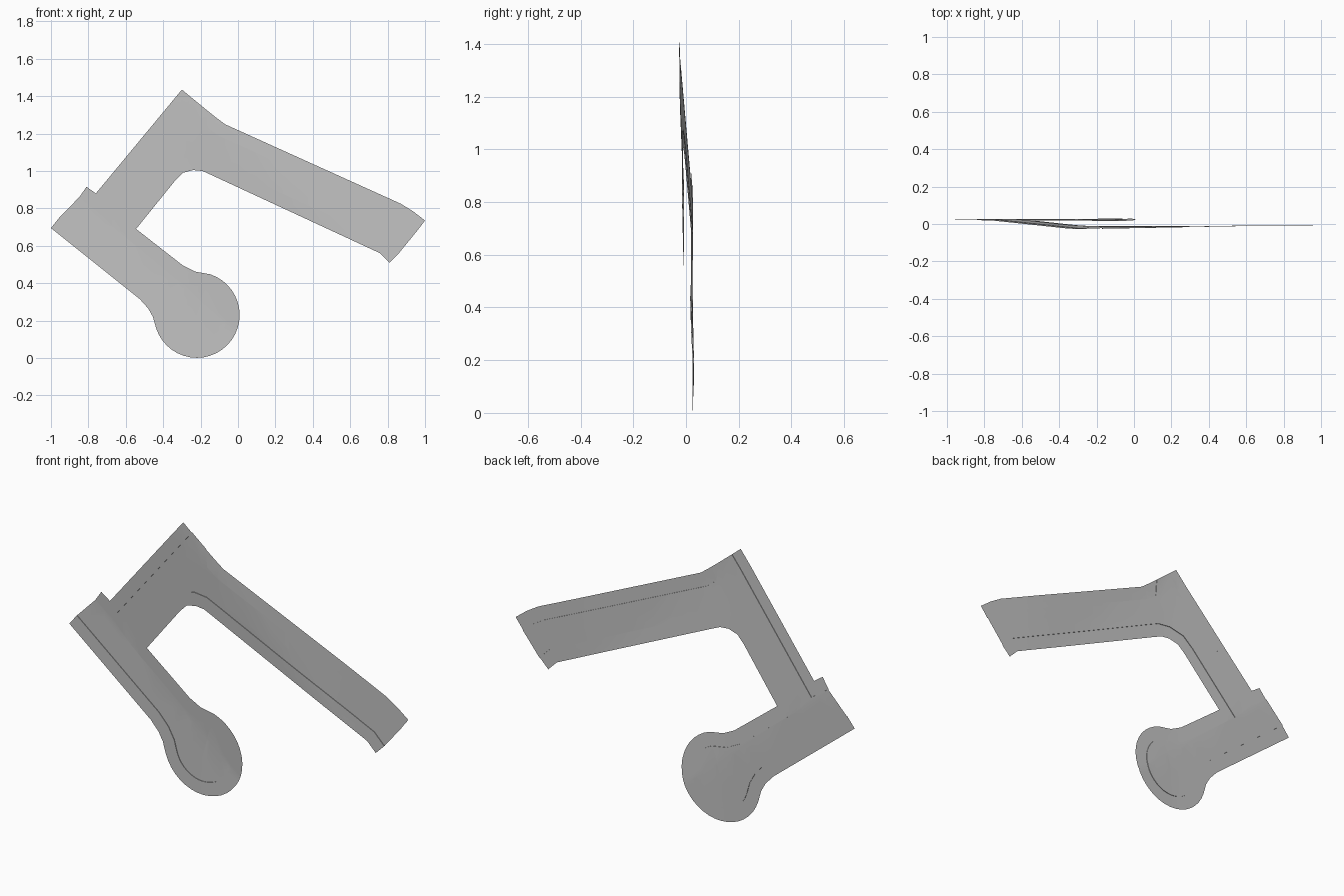
import bpy, bmesh
from math import sin, cos, radians
from mathutils import Vector

cube = bpy.data.objects.get("Cube")
if cube:
    bpy.data.objects.remove(cube, do_unlink=True)

grey = bpy.data.materials.new("concrete grey")
grey.use_nodes = True
colour = (0.55, 0.55, 0.55, 1)
grey.diffuse_color = colour
grey.node_tree.nodes["Principled BSDF"].inputs["Base Color"].default_value = colour

KERB = 0.003
RISE = Vector((0.65, 0, 0.76))


def clamp(t):
    return max(0.0, min(1.0, t))


def warp(x, z):
    """Gentle relief of the sheet along its length."""
    u = x * RISE.x + z * RISE.z
    return 0.027 - 0.051 * clamp((u - 0.1) / 0.75) + 0.017 * clamp((x + 0.25) / 0.9)


def offset(points, width, end_width=None):
    """Mitred copy of an open line, moved to its left."""
    pts = [Vector(p) for p in points]
    normals = []
    for a, b in zip(pts, pts[1:]):
        d = (b - a).normalized()
        normals.append(Vector((-d.y, d.x)))
    result = []
    for i, p in enumerate(pts):
        n1, n2 = normals[max(i - 1, 0)], normals[min(i, len(normals) - 1)]
        m = (n1 + n2).normalized()
        w = end_width if end_width is not None and i == len(pts) - 1 else width
        result.append(p + m * (w / max(m.dot(n1), 0.6)))
    return result


def finish(bm, name):
    """Slice finely, bend to the relief and make the object."""
    bm.normal_update()
    bmesh.ops.triangulate(bm, faces=bm.faces[:])
    for normal in (RISE, Vector((1, 0, 0))):
        for i in range(-10, 13):
            bmesh.ops.bisect_plane(bm, geom=bm.verts[:] + bm.edges[:] + bm.faces[:],
                                   dist=1e-5, plane_co=normal.normalized() * i * 0.1,
                                   plane_no=normal)
    for v in bm.verts:
        v.co.y += warp(v.co.x, v.co.z)
    mesh = bpy.data.meshes.new(name)
    bm.to_mesh(mesh)
    bm.free()
    mesh.materials.append(grey)
    obj = bpy.data.objects.new(name, mesh)
    bpy.context.collection.objects.link(obj)
    bpy.context.view_layer.objects.active = obj
    obj.select_set(True)
    bpy.ops.object.shade_smooth_by_angle()
    obj.select_set(False)


def footpath(name, outer, inner):
    """Raised border strip with a kerb face on its inner side."""
    bm = bmesh.new()
    rows = [[bm.verts.new((p[0], y, p[1])) for p in line]
            for line, y in ((outer, -KERB), (inner, -KERB), (inner, 0))]
    for r1, r2 in zip(rows, rows[1:]):
        for i in range(len(outer) - 1):
            bm.faces.new((r1[i], r1[i + 1], r2[i + 1], r2[i]))
    finish(bm, name)


# Outer edge: left end, round turning head, inside corner, far right end
turning_head = [(-0.22 + 0.229 * cos(radians(a)), 0.23 + 0.229 * sin(radians(a)))
                for a in range(198, 436, 9)]
inside_edge = ([(-1.0, 0.695), (-0.525, 0.315), (-0.48, 0.265), (-0.455, 0.22)]
               + turning_head
               + [(-0.23, 0.462), (-0.295, 0.495), (-0.545, 0.69), (-0.335, 0.95),
                  (-0.295, 0.99), (-0.24, 1.005), (-0.19, 1.0), (-0.135, 0.975),
                  (0.76, 0.56), (0.81, 0.51)])
# Upper edge of the long arm, from the right end back to the top junction
upper_edge = [(1.0, 0.735), (0.935, 0.785), (0.87, 0.825), (-0.07, 1.25),
              (-0.12, 1.288), (-0.17, 1.328)]
# Left edge of the rising arm, ending in the small notch
left_edge = [(-0.30, 1.435), (-0.76, 0.88), (-0.81, 0.915)]

inside_kerb = offset(inside_edge, 0.07)
upper_kerb = offset(upper_edge, 0.07, 0.0)
left_kerb = offset(left_edge, 0.065)

footpath("inside_footpath", inside_edge, inside_kerb)
footpath("upper_footpath", upper_edge, upper_kerb)
footpath("left_footpath", left_edge, left_kerb)

# Carriageway fills everything between the kerbs
bm = bmesh.new()
bm.faces.new([bm.verts.new((p[0], 0, p[1]))
              for p in inside_kerb + upper_kerb + left_kerb])
finish(bm, "carriageway")
